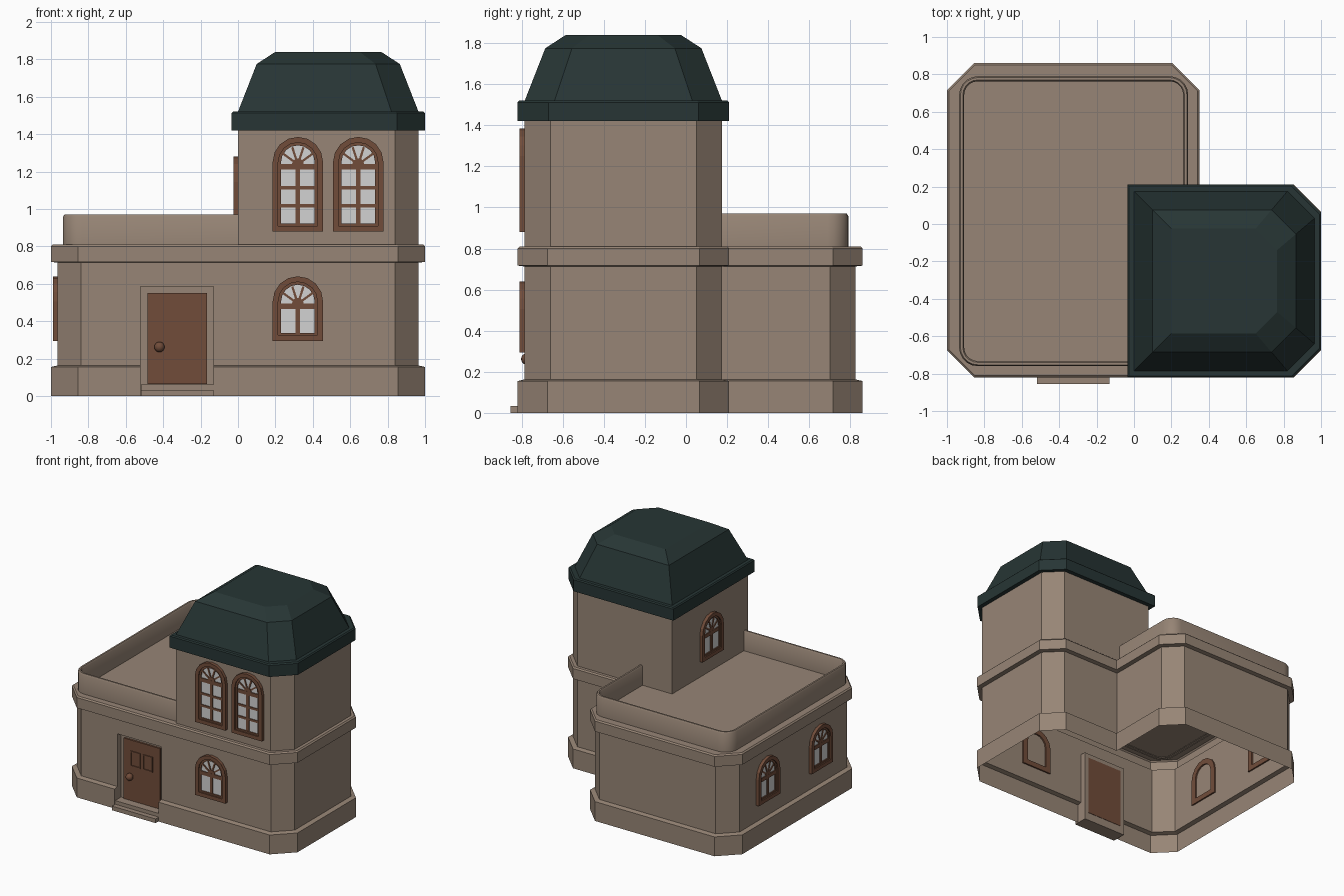
import bpy, bmesh, math
from mathutils import Vector

if "Cube" in bpy.data.objects:
    bpy.data.objects.remove(bpy.data.objects["Cube"])


def material(name, col):
    m = bpy.data.materials.new(name)
    m.diffuse_color = (*col, 1)
    m.use_nodes = True
    m.node_tree.nodes["Principled BSDF"].inputs["Base Color"].default_value = m.diffuse_color
    return m


WALL = material("plaster", (0.31, 0.235, 0.18))
ROOF = material("dark green roof", (0.02, 0.036, 0.035))
WOOD = material("brown wood", (0.165, 0.073, 0.042))
GLASS = material("pale glass", (0.65, 0.65, 0.65))


def finish(bm, name, mats, smooth=False, recalc=True):
    if recalc:
        bmesh.ops.recalc_face_normals(bm, faces=bm.faces[:])
    me = bpy.data.meshes.new(name)
    bm.to_mesh(me)
    bm.free()
    for m in mats:
        me.materials.append(m)
    ob = bpy.data.objects.new(name, me)
    bpy.context.collection.objects.link(ob)
    if smooth:
        bpy.ops.object.select_all(action='DESELECT')
        ob.select_set(True)
        bpy.context.view_layer.objects.active = ob
        bpy.ops.object.shade_smooth_by_angle(angle=math.radians(35))
    return ob


def chamfered(corners, leg):
    """Cut the flagged corners of a right-angled outline."""
    pts = []
    for i, (x, y, cut) in enumerate(corners):
        p = Vector((x, y))
        if not cut:
            pts.append(p)
            continue
        for j in (i - 1, (i + 1) % len(corners)):
            q = Vector(corners[j][:2])
            pts.append(p + (q - p).normalized() * leg)
    return pts


def house_plan(o):
    return chamfered([(-1 - o, -.82 - o, 1), (1 + o, -.82 - o, 1), (1 + o, .21 + o, 1),
                      (.35 + o, .21 + o, 0), (.35 + o, .86 + o, 1), (-1 - o, .86 + o, 1)],
                     .145 + .58 * o)


def tower_plan(o, leg=.125):
    return chamfered([(-.035 - o, -.82 - o, 0), (1 + o, -.82 - o, 1),
                      (1 + o, .21 + o, 1), (-.035 - o, .21 + o, 0)], leg)


def loft(rings, closed=True, cap=False):
    """Skin a list of (points, z) rings."""
    bm = bmesh.new()
    vs = [[bm.verts.new((p[0], p[1], z)) for p in pts] for pts, z in rings]
    n = len(vs[0])
    for a, b in zip(vs, vs[1:]):
        for i in range(n if closed else n - 1):
            j = (i + 1) % n
            bm.faces.new((a[i], a[j], b[j], b[i]))
    if cap:
        bm.faces.new(vs[-1])
    return bm


# Lower storey: plinth, walls, cornice and deck as one open-bottomed shell
profile = [(0, 0), (0, .155), (-.035, .163), (-.035, .713), (0, .717), (0, .8), (-.01, .81)]
bm = loft([(house_plan(o), z) for o, z in profile], cap=True)
bmesh.ops.recalc_face_normals(bm, faces=bm.faces[:])
# doorway opening
DX0, DX1, DZ, DY = -.52, -.13, .585, -.74
for co, no in (((DX0, 0, 0), (1, 0, 0)), ((DX1, 0, 0), (1, 0, 0)), ((0, 0, DZ), (0, 0, 1))):
    fs = [f for f in bm.faces if all(v.co.y < -.75 for v in f.verts)]
    geom = set(fs) | {e for f in fs for e in f.edges} | {v for f in fs for v in f.verts}
    bmesh.ops.bisect_plane(bm, geom=list(geom), plane_co=co, plane_no=no)
hole = []
for f in bm.faces:
    c = f.calc_center_median()
    if DX0 < c.x < DX1 and c.z < DZ and all(v.co.y < -.75 for v in f.verts):
        hole.append(f)
bmesh.ops.delete(bm, geom=hole, context='FACES')
finish(bm, "lower_walls", [WALL], recalc=False)

# Door recess: jambs, head and back
bm = bmesh.new()
side = [(-.82, 0), (-.82, .155), (-.785, .163), (-.785, DZ), (DY, DZ), (DY, 0)]
L, R = [[bm.verts.new((x, y, z)) for y, z in side] for x in (DX0, DX1)]
bm.faces.new(L)
bm.faces.new(R[::-1])
for i in (3, 4):
    bm.faces.new((L[i], R[i], R[i + 1], L[i + 1]))
finish(bm, "door_recess", [WALL])

# Upper tower walls
finish(loft([(tower_plan(-.035), .805), (tower_plan(-.035), 1.43)]), "tower_walls", [WALL])

# Tower roof: eaves band, steep slope, shallow slope and flat top
roof = [(-.05, 1.42), (0, 1.42), (0, 1.512), (-.008, 1.52), (-.035, 1.52), (-.135, 1.775), (-.235, 1.84)]
finish(loft([(tower_plan(o, .15 + .15 * o), z) for o, z in roof], cap=True), "tower_roof", [ROOF])


# Parapet around the flat deck, rounded at its corners
def parapet_path(r):
    pts = [(.01, -.66 - r)]
    for cx, cy, a0 in ((-.835, -.66, 270), (-.835, .69, 180), (.19, .69, 90)):
        for k in range(6):
            a = math.radians(a0 - 18 * k)
            pts.append((cx + r * math.cos(a), cy + r * math.sin(a)))
    return pts + [(.19 + r, .165)]


section = [(.1, .805), (.1, .958), (.093, .97), (.08, .97), (.073, .96), (.073, .805)]
finish(loft([(parapet_path(r), z) for r, z in section], closed=False), "parapet", [WALL], smooth=True)


# Flat shapes standing on a wall: (u across, v up, d outwards)
def on_front(x, wall=-.785):
    return lambda u, v, d: (x + u, wall - d, v)


def on_left(y, wall):
    return lambda u, v, d: (wall - d, y - u, v)


def prism(bm, pts, d0, d1, place, mat=0):
    a = [bm.verts.new(place(u, v, d0)) for u, v in pts]
    b = [bm.verts.new(place(u, v, d1)) for u, v in pts]
    n = len(a)
    faces = [bm.faces.new(a), bm.faces.new(b)]
    faces += [bm.faces.new((a[i], a[(i + 1) % n], b[(i + 1) % n], b[i])) for i in range(n)]
    for f in faces:
        f.material_index = mat


def rect(u0, u1, v0, v1):
    return [(u0, v0), (u1, v0), (u1, v1), (u0, v1)]


def arch(r, v0, vs, n=8):
    arc = [(r * math.cos(math.pi * k / n), vs + r * math.sin(math.pi * k / n)) for k in range(n + 1)]
    return [(-r, v0), (r, v0)] + arc


def border(bm, outer, inner, d0, d1, place):
    rings = [[bm.verts.new(place(u, v, d)) for u, v in pts]
             for pts, d in ((outer, d0), (outer, d1), (inner, d1), (inner, d0))]
    n = len(outer)
    for k in range(4):
        a, b = rings[k], rings[(k + 1) % 4]
        for i in range(n):
            bm.faces.new((a[i], a[(i + 1) % n], b[(i + 1) % n], b[i]))


def window(name, place, v0, vs, rows):
    bm = bmesh.new()
    a, b, c = arch(.135, v0, vs), arch(.105, v0 + .03, vs), arch(.09, v0 + .042, vs)
    border(bm, a, b, -.012, .025, place)
    border(bm, b, c, -.012, .015, place)
    prism(bm, c, .001, .006, place, 1)
    # glazing bars
    lo, hi = v0 + .042, vs - .04
    prism(bm, rect(-.012, .012, lo, hi), .004, .012, place)
    prism(bm, rect(-.091, .091, hi, hi + .03), .004, .013, place)
    for k in range(1, rows):
        z = lo + (hi - lo) * k / rows
        prism(bm, rect(-.091, .091, z - .009, z + .009), .004, .0115, place)
    # fan light: hub and spokes
    z = hi + .028
    prism(bm, [(.032 * math.cos(math.pi * k / 6), z + .032 * math.sin(math.pi * k / 6))
               for k in range(7)], .004, .0125, place)
    for deg in (36, 72, 108, 144):
        ca, sa = math.cos(math.radians(deg)), math.sin(math.radians(deg))
        pts = [(ca * s - sa * t, z + sa * s + ca * t) for s, t in rect(.02, .097, -.006, .006)]
        prism(bm, pts, .004, .0115, place)
    finish(bm, name, [WOOD, GLASS])


for i, x in enumerate((.32, .643)):
    window(f"tower_front_window_{i + 1}", on_front(x), .88, 1.25, 3)
window("lower_front_window", on_front(.32), .295, .505, 1)
for i, y in enumerate((.355, -.315)):
    window(f"left_window_{i + 1}", on_left(y, -.965), .295, .505, 1)
window("tower_left_window", on_left(-.31, 0), .935, 1.145, 1)

# Door leaf with two framed panels
bm = bmesh.new()
place = on_front(-.325, DY)
prism(bm, rect(-.16, .16, .065, .55), -.003, .015, place)
for u in (-.055, .055):
    border(bm, rect(u - .043, u + .043, .343, .465), rect(u - .035, u + .035, .351, .457), .01, .022, place)
finish(bm, "door", [WOOD])

# Door knob
bm = bmesh.new()
bmesh.ops.create_uvsphere(bm, u_segments=14, v_segments=8, radius=.028)
bmesh.ops.translate(bm, verts=bm.verts[:], vec=(-.42, -.775, .262))
finish(bm, "door_knob", [WOOD], smooth=True)

# Doorstep and threshold
bm = bmesh.new()
place = on_front(-.325, 0)
prism(bm, rect(-.193, .193, 0, .033), .74, .855, place)
prism(bm, rect(-.193, .193, .033, .062), .74, .815, place)
finish(bm, "door_steps", [WALL])
